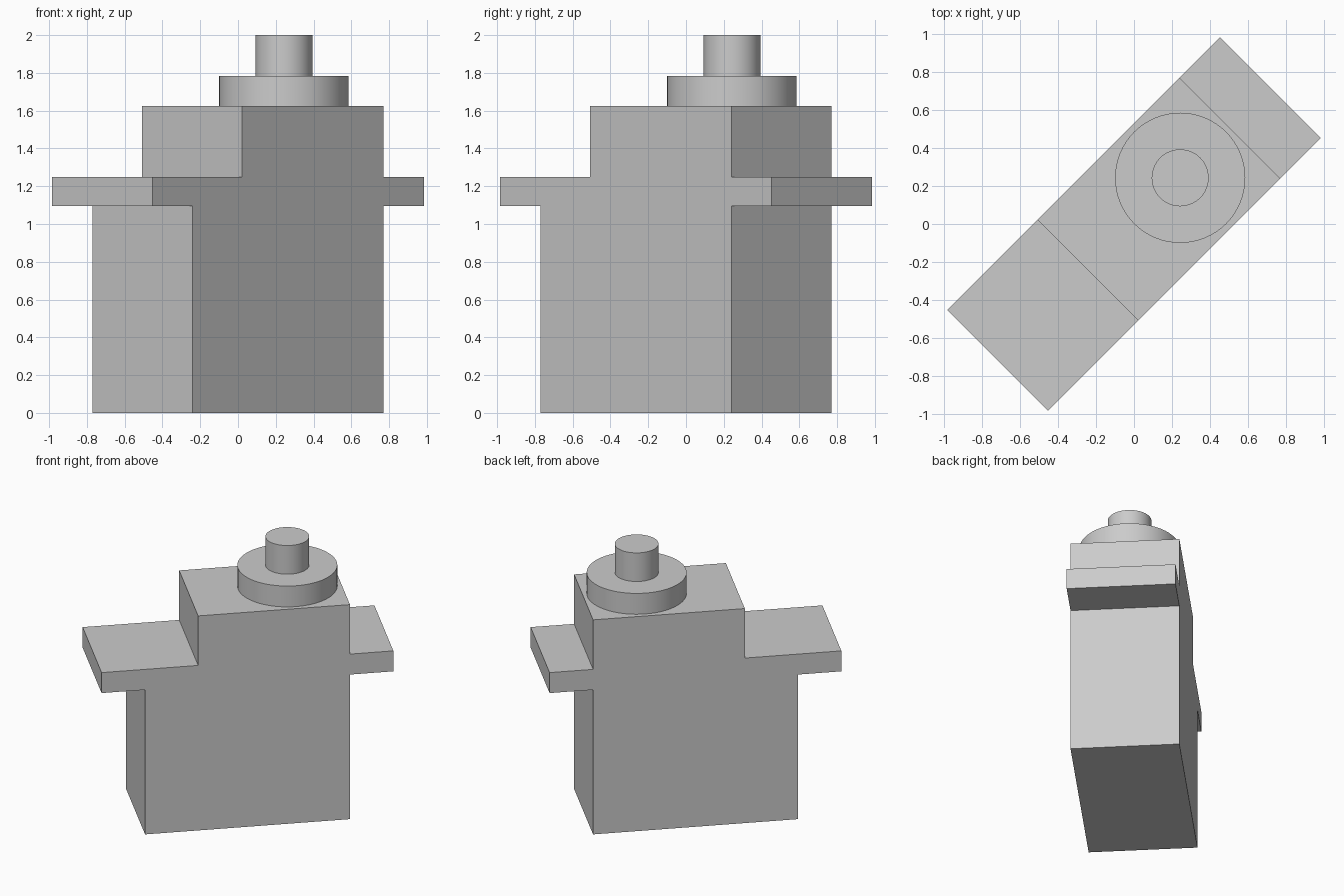
import bpy, bmesh, math
from mathutils import Matrix

cube = bpy.data.objects.get("Cube")
if cube:
    bpy.data.objects.remove(cube, do_unlink=True)

grey = bpy.data.materials.new("plain grey")
grey.use_nodes = True
colour = (0.6, 0.6, 0.6, 1)
grey.diffuse_color = colour
grey.node_tree.nodes["Principled BSDF"].inputs["Base Color"].default_value = colour

# The whole model is turned an eighth of a circle about z
TURN = Matrix.Rotation(math.radians(45), 4, "Z")
HALF_DEPTH = 0.375


def finish(name, bm):
    bmesh.ops.recalc_face_normals(bm, faces=bm.faces)
    bm.transform(TURN)
    mesh = bpy.data.meshes.new(name)
    bm.to_mesh(mesh)
    bm.free()
    mesh.materials.append(grey)
    obj = bpy.data.objects.new(name, mesh)
    bpy.context.collection.objects.link(obj)
    return obj


def extrusion(name, profile):
    bm = bmesh.new()
    face = bm.faces.new([bm.verts.new((x, -HALF_DEPTH, z)) for x, z in profile])
    new = bmesh.ops.extrude_face_region(bm, geom=[face])["geom"]
    bmesh.ops.translate(bm, vec=(0, 2 * HALF_DEPTH, 0),
                        verts=[v for v in new if isinstance(v, bmesh.types.BMVert)])
    return finish(name, bm)


def cylinder(name, x, radius, bottom, top):
    bm = bmesh.new()
    bmesh.ops.create_cone(bm, cap_ends=True, segments=64, radius1=radius, radius2=radius,
                          depth=top - bottom,
                          matrix=Matrix.Translation((x, 0, (bottom + top) / 2)))
    obj = finish(name, bm)
    bpy.ops.object.select_all(action="DESELECT")
    obj.select_set(True)
    bpy.context.view_layer.objects.active = obj
    bpy.ops.object.shade_smooth_by_angle(angle=math.radians(30))


# Case with mounting tabs and a stepped top, as one side profile
SIDE, TAB, STEP = 0.714, 1.017, -0.344
TAB_LOW, TAB_TOP, CASE_TOP = 1.095, 1.25, 1.625
extrusion("motor_case", [
    (-SIDE, 0), (SIDE, 0), (SIDE, TAB_LOW), (TAB, TAB_LOW), (TAB, TAB_TOP),
    (SIDE, TAB_TOP), (SIDE, CASE_TOP), (STEP, CASE_TOP), (STEP, TAB_TOP),
    (-TAB, TAB_TOP), (-TAB, TAB_LOW), (-SIDE, TAB_LOW)])

# Gear boss and output shaft
cylinder("gear_boss", -STEP, 0.343, CASE_TOP, 1.783)
cylinder("output_shaft", -STEP, 0.15, 1.783, 2.0)
